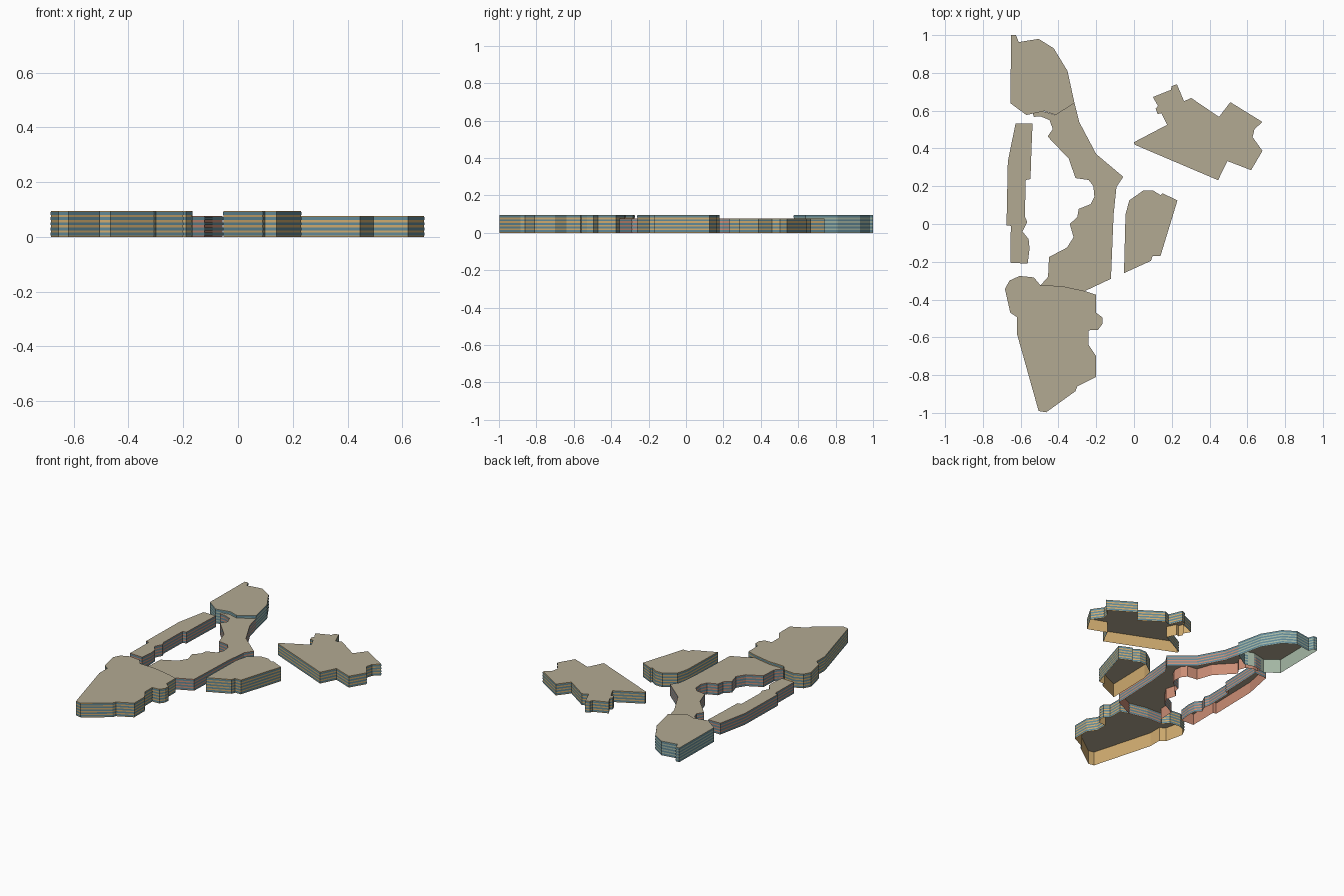
import bpy, bmesh
from mathutils import Vector


def mat(name, r, g, b):
    m = bpy.data.materials.new(name)
    m.diffuse_color = (r, g, b, 1)
    return m


ROOF = mat("roof_beige", .45, .40, .29)
TAN = mat("wall_tan", .63, .41, .16)
SALMON = mat("wall_salmon", .60, .27, .18)
GREEN = mat("wall_green", .38, .48, .38)
GLASS = mat("window_glass", .12, .25, .31)


def ccw(flat):
    p = [Vector(flat[i:i + 2]) for i in range(0, len(flat), 2)]
    area = sum(a.x * b.y - b.x * a.y for a, b in zip(p, p[1:] + p[:1]))
    return p if area > 0 else p[::-1]


def offset(p, d):
    # mitred outward offset of a counter-clockwise outline
    out = []
    for i, v in enumerate(p):
        a = (v - p[i - 1]).normalized()
        b = (p[(i + 1) % len(p)] - v).normalized()
        na, nb = Vector((a.y, -a.x)), Vector((b.y, -b.x))
        out.append(v + (na + nb) * d / max(1 + na.dot(nb), .5))
    return out


def ring(bm, p, z0, z1):
    # upright sheet of wall following the outline
    lo = [bm.verts.new((v.x, v.y, z0)) for v in p]
    hi = [bm.verts.new((v.x, v.y, z1)) for v in p]
    n = len(p)
    for i in range(n):
        j = (i + 1) % n
        bm.faces.new((lo[i], lo[j], hi[j], hi[i]))
    return hi


def finish(name, bm, mats):
    me = bpy.data.meshes.new(name)
    bm.to_mesh(me)
    bm.free()
    for m in mats:
        me.materials.append(m)
    ob = bpy.data.objects.new(name, me)
    bpy.context.collection.objects.link(ob)


def block(name, flat, height, floors, wall):
    p = ccw(flat)
    # open-bottomed shell: walls and flat roof
    bm = bmesh.new()
    top = ring(bm, p, 0, height)
    bm.faces.new(top).material_index = 1
    finish(name + "_shell", bm, (wall, ROOF))
    # one window band per floor, just proud of the wall
    bm = bmesh.new()
    q = offset(p, .001)
    h = height / floors
    for f in range(floors):
        ring(bm, q, (f + .25) * h, (f + .8) * h)
    finish(name + "_window_bands", bm, (GLASS,))


TALL, LOW = .095, .076

# north wing
block("north_block", [
    -.65, 1, -.625, 1, -.61, .963, -.505, .98, -.425, .93, -.352, .81,
    -.315, .64, -.415, .577, -.475, .598, -.57, .577, -.655, .64],
    TALL, 5, GREEN)

# long winding middle wing
block("middle_block", [
    -.315, .64, -.29, .54, -.2, .37, -.057, .25, -.093, .195, -.108, .05,
    -.122, -.29, -.26, -.355, -.385, -.328, -.495, -.325, -.455, -.28,
    -.45, -.175, -.355, -.125, -.32, -.07, -.34, 0, -.3, .037, -.293, .08,
    -.23, .105, -.21, .145, -.215, .2, -.24, .233, -.31, .243, -.345, .345,
    -.457, .463, -.43, .503, -.447, .55, -.495, .57, -.53, .567,
    -.537, .587, -.485, .598, -.415, .577],
    LOW, 4, SALMON)

# narrow west strip
block("west_strip", [
    -.627, .533, -.537, .533, -.543, .39, -.548, .238, -.573, .233,
    -.578, .04, -.565, .01, -.59, -.04, -.558, -.08, -.553, -.13,
    -.563, -.21, -.655, -.205, -.652, -.01, -.675, -.007, -.668, .33],
    LOW, 4, SALMON)

# south wing
block("south_block", [
    -.605, -.275, -.53, -.283, -.495, -.325, -.385, -.328, -.26, -.355,
    -.2, -.375, -.2, -.47, -.167, -.495, -.168, -.53, -.19, -.56, -.24, -.563,
    -.24, -.64, -.2, -.7, -.2, -.81, -.3, -.86, -.31, -.885, -.465, -.997,
    -.505, -.99, -.62, -.58, -.62, -.493, -.655, -.47, -.683, -.345,
    -.66, -.3],
    TALL, 5, TAN)

# small centre-right block
block("centre_block", [
    .05, .178, .1, .178, .14, .153, .15, .163, .23, .125, .14, -.17,
    .098, -.17, .09, -.195, -.053, -.26, -.045, .05, -.025, .125],
    TALL, 5, TAN)

# detached east block
block("east_block", [
    0, .433, .175, .525, .145, .587, .125, .582, .115, .61, .127, .625,
    .1, .672, .195, .71, .2, .73, .227, .74, .265, .65, .303, .667,
    .45, .567, .51, .645, .68, .54, .638, .503, .628, .46, .68, .387,
    .62, .285, .495, .333, .445, .232, .003, .42],
    LOW, 4, TAN)
